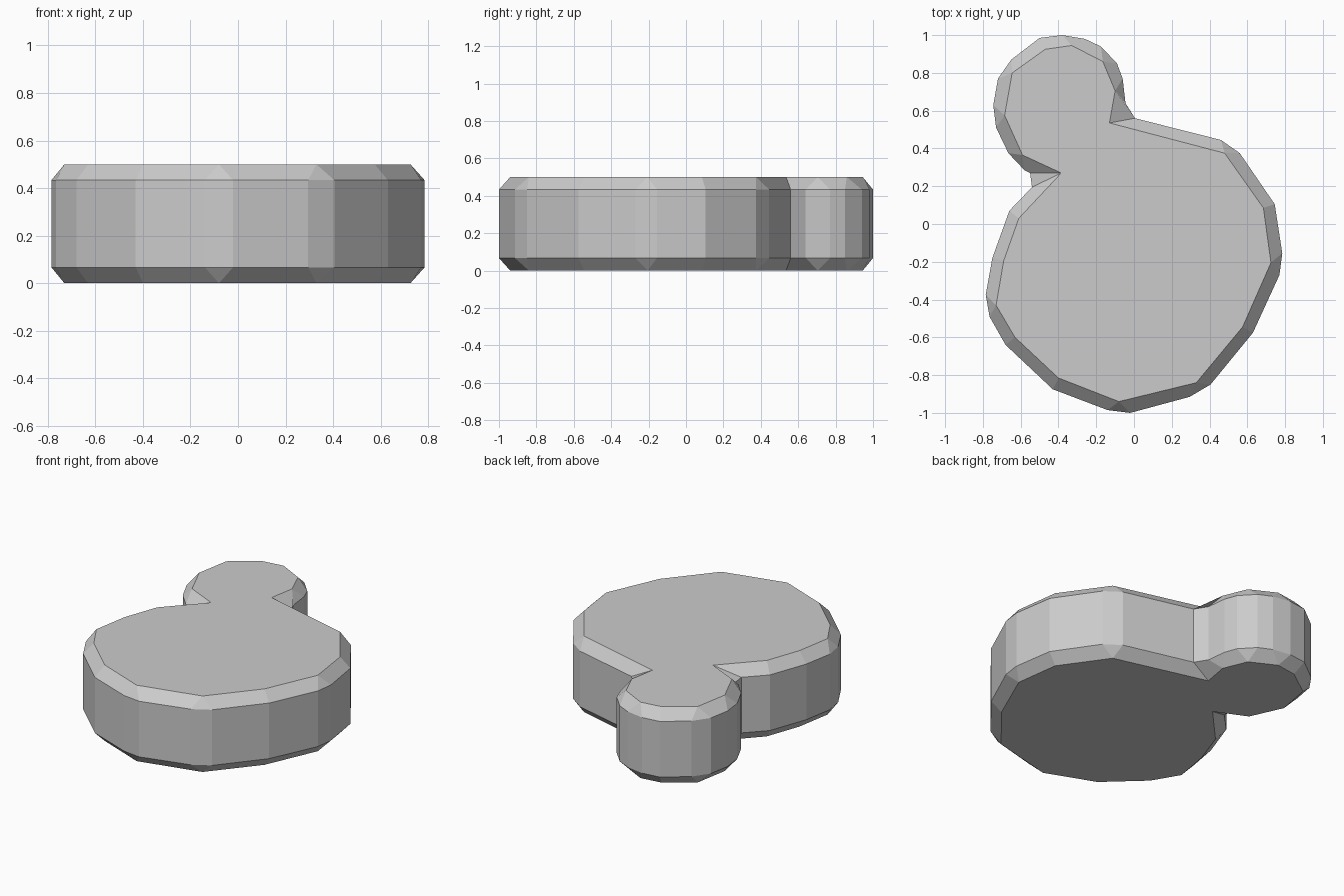
import bpy
import bmesh

if "Cube" in bpy.data.objects:
    bpy.data.objects.remove(bpy.data.objects["Cube"])

# Each cap corner, followed by the one or two wall corners its chamfer fans out to
CORNERS = [
    [(-.33, .945), (-.38, 1.0), (-.26, .98)],
    [(-.165, .86), (-.175, .94), (-.09, .85)],
    [(-.10, .705), (-.06, .77), (-.045, .64)],
    [(-.13, .535), (.005, .56)],
    [(.48, .375), (.46, .445), (.56, .375)],
    [(.685, .085), (.745, .105)],
    [(.725, -.205), (.785, -.155), (.77, -.27)],
    [(.575, -.545), (.63, -.575)],
    [(.33, -.84), (.405, -.85), (.295, -.915)],
    [(-.08, -.94), (-.02, -1.0), (-.14, -.985)],
    [(-.40, -.815), (-.43, -.875)],
    [(-.63, -.60), (-.68, -.64)],
    [(-.73, -.43), (-.765, -.49), (-.785, -.375)],
    [(-.69, -.195), (-.75, -.18)],
    [(-.61, .03), (-.66, .07)],
    [(-.385, .27), (-.54, .195), (-.55, .27)],
    [(-.59, .365), (-.58, .285), (-.665, .375)],
    [(-.685, .575), (-.73, .51), (-.745, .63)],
    [(-.645, .80), (-.72, .77), (-.65, .87)],
    [(-.47, .925), (-.50, .985)],
]
HEIGHT, CHAMFER = 0.5, 0.067

bm = bmesh.new()


def chamfered_cap(z_cap, z_wall):
    """Flat cap with its chamfer ring; returns the wall loop."""
    cap = [bm.verts.new((*c[0], z_cap)) for c in CORNERS]
    rim = [[bm.verts.new((*p, z_wall)) for p in c[1:]] for c in CORNERS]
    bm.faces.new(cap)
    for i, v in enumerate(cap):
        j = (i + 1) % len(cap)
        if len(rim[i]) == 2:
            bm.faces.new((v, rim[i][0], rim[i][1]))
        bm.faces.new((v, rim[i][-1], rim[j][0], cap[j]))
    return [v for group in rim for v in group]


# Top and bottom caps, joined by the upright wall
upper = chamfered_cap(HEIGHT, HEIGHT - CHAMFER)
lower = chamfered_cap(0, CHAMFER)
for i in range(len(upper)):
    j = (i + 1) % len(upper)
    bm.faces.new((upper[i], upper[j], lower[j], lower[i]))
bmesh.ops.recalc_face_normals(bm, faces=bm.faces)

mesh = bpy.data.meshes.new("two_lobed_slab")
bm.to_mesh(mesh)
bm.free()
slab = bpy.data.objects.new("two_lobed_slab", mesh)
bpy.context.collection.objects.link(slab)
